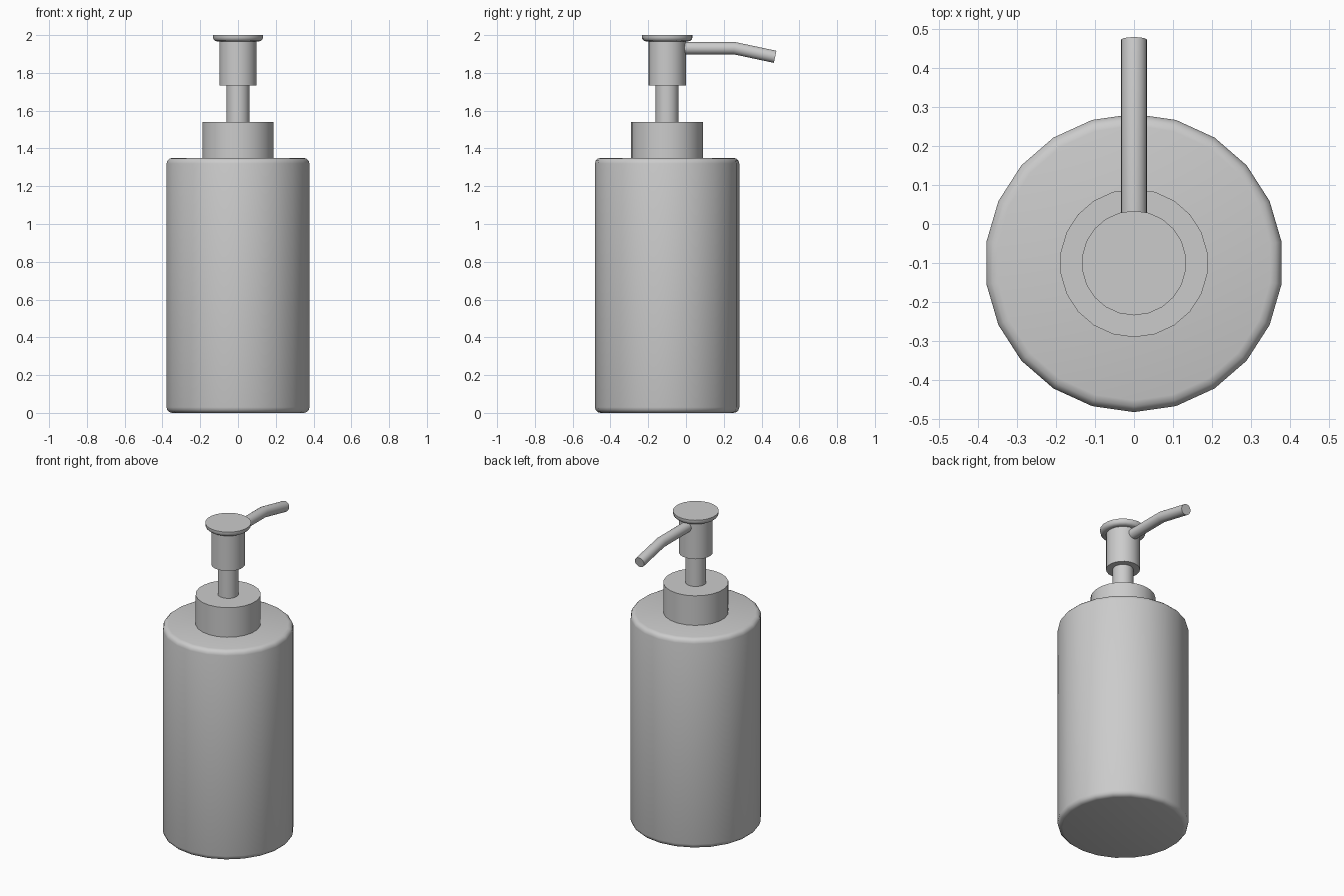
import bpy, bmesh
from math import sin, cos, pi, radians
from mathutils import Vector

if "Cube" in bpy.data.objects:
    bpy.data.objects.remove(bpy.data.objects["Cube"])

SIDES = 22
AXIS_Y = -0.10   # centre line of the bottle


def loft(name, rings, angle=35):
    """Skin a list of vertex rings into a capped solid."""
    bm = bmesh.new()
    loops = [[bm.verts.new(p) for p in ring] for ring in rings]
    n = len(loops[0])
    for a, b in zip(loops, loops[1:]):
        for i in range(n):
            j = (i + 1) % n
            bm.faces.new((a[i], a[j], b[j], b[i]))
    bm.faces.new(loops[0][::-1])
    bm.faces.new(loops[-1])
    bmesh.ops.recalc_face_normals(bm, faces=bm.faces)
    mesh = bpy.data.meshes.new(name)
    bm.to_mesh(mesh)
    bm.free()
    obj = bpy.data.objects.new(name, mesh)
    bpy.context.collection.objects.link(obj)
    bpy.ops.object.select_all(action='DESELECT')
    obj.select_set(True)
    bpy.context.view_layer.objects.active = obj
    bpy.ops.object.shade_smooth_by_angle(angle=radians(angle))
    return obj


def lathe(name, profile):
    """Turn (radius, z) points around the bottle axis, one vertex facing +y."""
    rings = []
    for r, z in profile:
        rings.append([(r * sin(2 * pi * i / SIDES),
                       AXIS_Y + r * cos(2 * pi * i / SIDES), z)
                      for i in range(SIDES)])
    return loft(name, rings)


def rounded(r, z0, z1, b0, b1, steps=3):
    """Cylinder profile with rounded bottom (b0) and top (b1) edges."""
    pts = []
    for b, zc, start in ((b0, z0 + b0, -pi / 2), (b1, z1 - b1, 0)):
        if b == 0:
            pts.append((r, zc))
            continue
        for k in range(steps + 1):
            t = start + pi / 2 * k / steps
            pts.append((r - b + b * cos(t), zc + b * sin(t)))
    return pts


# Bottle and turned pump parts
lathe("bottle_body", rounded(0.382, 0.0, 1.35, 0.03, 0.03))
lathe("collar", rounded(0.19, 1.345, 1.54, 0, 0))
lathe("pump_stem", rounded(0.061, 1.53, 1.75, 0, 0))
lathe("pump_head", rounded(0.099, 1.733, 1.975, 0, 0))
lathe("pump_cap", rounded(0.134, 1.967, 2.0, 0.022, 0))

# Bent spout swept along its centre line in the yz plane
path = [Vector((0, -0.02, 1.931)), Vector((0, 0.255, 1.931)), Vector((0, 0.472, 1.885))]
dirs = [(b - a).normalized() for a, b in zip(path, path[1:])]
tangents = [dirs[0], (dirs[0] + dirs[1]).normalized(), dirs[1]]
radius = 0.033
rings = []
for p, t in zip(path, tangents):
    up = Vector((1, 0, 0)).cross(t)
    rings.append([p + radius * (Vector((cos(2 * pi * i / SIDES), 0, 0))
                                + up * sin(2 * pi * i / SIDES))
                  for i in range(SIDES)])
loft("spout", rings)
